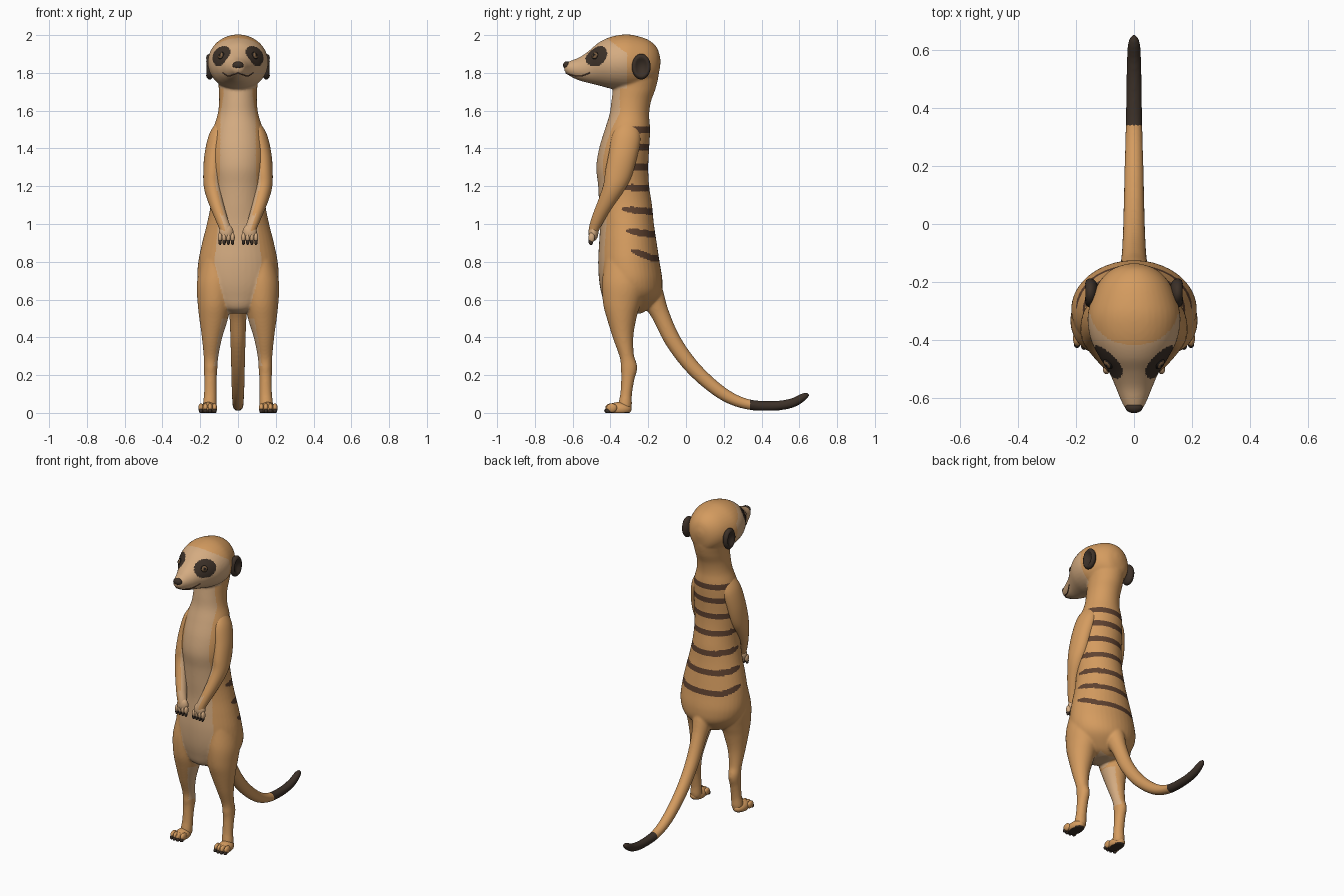
import bpy, bmesh, math
from mathutils import Vector
from mathutils.bvhtree import BVHTree

cube = bpy.data.objects.get("Cube")
if cube:
    bpy.data.objects.remove(cube, do_unlink=True)


def material(name, rgb):
    m = bpy.data.materials.new(name)
    m.use_nodes = True
    m.diffuse_color = (*rgb, 1)
    m.node_tree.nodes["Principled BSDF"].inputs["Base Color"].default_value = (*rgb, 1)
    return m


FUR, CREAM, STRIPE, DARK, AMBER, BLACK = range(6)
MATS = [material("sandy_fur", (.66, .33, .115)), material("cream_fur", (.66, .41, .22)),
        material("stripe_brown", (.115, .055, .03)), material("dark_brown", (.045, .03, .021)),
        material("eye_brown", (.2, .11, .05)), material("eye_black", (.012, .01, .009))]


def paint(ob, rule):
    """Colour by a fixed index or by a rule of face centre and normal."""
    ob.data.materials.clear()
    for m in MATS:
        ob.data.materials.append(m)
    for p in ob.data.polygons:
        p.use_smooth = True
        p.material_index = rule(p.center, p.normal) if callable(rule) else rule


def finish(name, bm, rule):
    bmesh.ops.recalc_face_normals(bm, faces=bm.faces[:])
    me = bpy.data.meshes.new(name)
    bm.to_mesh(me)
    bm.free()
    ob = bpy.data.objects.new(name, me)
    bpy.context.collection.objects.link(ob)
    paint(ob, rule)
    return ob


def spline(rows, steps=6):
    """Smooth curve through rows of numbers."""
    out = []
    for i in range(len(rows) - 1):
        a, b, c, d = (rows[min(max(i + k, 0), len(rows) - 1)] for k in (-1, 0, 1, 2))
        for j in range(steps):
            t = j / steps
            out.append([q + .5 * t * (r - p + t * (2 * p - 5 * q + 4 * r - s + t * (3 * (q - r) + s - p)))
                        for p, q, r, s in zip(a, b, c, d)])
    return out + [list(rows[-1])]


def loft(name, rows, rule=FUR, axis=None, side=1, seg=40):
    """Skin of ellipses; each row is x, y, z, width radius, depth radius."""
    rows = spline(rows)
    pts = [Vector((r[0] * side, r[1], r[2])) for r in rows]
    bm = bmesh.new()
    rings = []
    for i, (p, r) in enumerate(zip(pts, rows)):
        t = axis or (pts[min(i + 1, len(pts) - 1)] - pts[max(i - 1, 0)]).normalized()
        u = Vector((1, 0, 0))
        u = (u - t * t.dot(u)).normalized()
        v = t.cross(u)
        rings.append([bm.verts.new(p + u * r[3] * math.cos(a) + v * r[4] * math.sin(a))
                      for a in (2 * math.pi * k / seg for k in range(seg))])
    for a, b in zip(rings, rings[1:]):
        for k in range(seg):
            n = (k + 1) % seg
            bm.faces.new((a[k], a[n], b[n], b[k]))
    bm.faces.new(rings[0])
    bm.faces.new(rings[-1])
    return finish(name, bm, rule)


def ball(name, loc, size, rule, shape=None):
    bm = bmesh.new()
    bmesh.ops.create_uvsphere(bm, u_segments=24, v_segments=16, radius=1)
    for v in bm.verts:
        if shape:
            shape(v.co)
        v.co = Vector(loc) + Vector(size) * v.co
        v.co.z = max(v.co.z, 0)
    return finish(name, bm, rule)


# Torso: z, front y, back y, half width
TORSO = [(.525, -.36, -.24, .03), (.55, -.42, -.2, .11), (.62, -.445, -.135, .185),
         (.7, -.46, -.125, .215), (.8, -.465, -.14, .21), (.9, -.46, -.155, .19),
         (1, -.455, -.17, .165), (1.1, -.46, -.18, .145), (1.2, -.465, -.195, .14),
         (1.3, -.475, -.2, .145), (1.4, -.46, -.195, .145), (1.5, -.43, -.19, .132),
         (1.58, -.405, -.195, .108), (1.65, -.395, -.185, .1), (1.72, -.385, -.16, .102),
         (1.8, -.37, -.145, .105), (1.86, -.33, -.17, .06)]
body = loft("body", [(0, (f + b) / 2, z, w, (b - f) / 2) for z, f, b, w in TORSO],
            axis=Vector((0, 0, 1)))

# Head: y, top z, bottom z, half width
HEAD = [(-.136, 1.88, 1.84, .02), (-.155, 1.935, 1.76, .075), (-.2, 1.975, 1.73, .12),
        (-.27, 1.998, 1.71, .15), (-.33, 2.003, 1.708, .16), (-.4, 1.99, 1.717, .148),
        (-.46, 1.962, 1.733, .118), (-.51, 1.92, 1.745, .086), (-.56, 1.885, 1.758, .064),
        (-.6, 1.868, 1.775, .048), (-.632, 1.855, 1.795, .032), (-.645, 1.84, 1.815, .015)]
head = loft("head", [(0, y, (t + b) / 2, w, (t - b) / 2) for y, t, b, w in HEAD],
            axis=Vector((0, -1, 0)))

# Tail
tail = loft("tail", [(0, -.22, .72, .06, .06), (0, -.185, .63, .062, .066), (0, -.135, .52, .046, .048),
                     (0, -.065, .375, .04, .043), (0, .045, .23, .036, .039), (0, .19, .105, .033, .034),
                     (0, .32, .047, .029, .028), (0, .46, .037, .027, .026),
                     (0, .56, .052, .025, .025), (0, .625, .086, .02, .02), (0, .65, .1, .007, .007)])

# Legs
LEG = [(.11, -.32, .8, .085, .11), (.12, -.33, .68, .098, .115), (.125, -.34, .58, .089, .1),
       (.13, -.34, .5, .076, .078), (.138, -.332, .4, .054, .054), (.143, -.313, .3, .039, .038),
       (.145, -.302, .24, .036, .044), (.146, -.308, .18, .033, .035), (.147, -.317, .1, .033, .031),
       (.15, -.323, .04, .036, .036), (.15, -.325, .012, .03, .03)]
legs = [loft("leg", LEG, side=s) for s in (1, -1)]

# Blend torso, head, tail and legs into one skin
bpy.ops.object.select_all(action="DESELECT")
for ob in [body, head, tail] + legs:
    ob.select_set(True)
bpy.context.view_layer.objects.active = body
bpy.ops.object.join()
remesh = body.modifiers.new("blend", "REMESH")
remesh.mode = "VOXEL"
remesh.voxel_size = .007
smooth = body.modifiers.new("soften", "SMOOTH")
smooth.iterations = 6
for m in ("blend", "soften"):
    bpy.ops.object.modifier_apply(modifier=m)

# Back stripes: z, forward end y, droop toward the spine
STRIPES = [(1.5, -.31, 0), (1.405, -.325, 0), (1.3, -.33, 0), (1.195, -.345, .005),
           (1.08, -.34, .015), (.965, -.32, .02), (.86, -.29, .04)]
BELLY = [(.5, .05), (.55, .06), (.65, .09), (.8, .125), (1, .105), (1.3, .095), (1.6, .092), (1.8, .1)]


def belly_width(z):
    for (a, u), (b, v) in zip(BELLY, BELLY[1:]):
        if z <= b:
            return u + (v - u) * max(0, z - a) / (b - a)
    return .1


def coat(c, n):
    x, inward = abs(c.x), n.x * (1 if c.x > 0 else -1)
    if c.y > .34:
        return DARK
    if c.z > 1.72:
        patch = ((x - .085) / .063) ** 2 + ((c.y + .468) / .075) ** 2 + ((c.z - 1.888) / .056) ** 2
        if patch < 1:
            return DARK
        return CREAM if c.y < -.31 - 1.3 * max(0, c.z - 1.9) else FUR
    for z, front, droop in STRIPES:
        t = (c.y - front) / (-.18 - front)
        if t > 0 and abs(c.z - z + droop * min(t, 1)) < .018 * min(1, .35 + 2 * t):
            return STRIPE
    if c.z > .5:
        front_side = c.y < -.35 or (c.z < .57 and c.y < -.24)
        return CREAM if x < belly_width(c.z) and front_side else FUR
    return CREAM if c.z > .25 and x > .04 and c.y < -.2 and inward < -.55 else FUR


paint(body, coat)
skin = BVHTree.FromPolygons([v.co for v in body.data.vertices],
                            [p.vertices[:] for p in body.data.polygons])

# Nose and mouth
ball("nose", (0, -.631, 1.84), (.03, .02, .021), DARK)
half = spline([(0, -.64, 1.797), (.03, -.61, 1.787), (.05, -.56, 1.783), (.078, -.505, 1.803)])
path = [(-x, y, z) for x, y, z in half[:0:-1]] + half
curve = bpy.data.curves.new("mouth_line", "CURVE")
curve.dimensions = "3D"
curve.bevel_depth = .003
line = curve.splines.new("POLY")
line.points.add(len(path) - 1)
for pt, p in zip(line.points, path):
    pt.co = (*skin.find_nearest(Vector(p))[0], 1)
curve.materials.append(MATS[STRIPE])
bpy.context.collection.objects.link(bpy.data.objects.new("mouth_line", curve))


def cup(co):
    r = co.y ** 2 + co.z ** 2
    if co.x > 0 and r < .6:
        co.x -= 1.1 * (1 - r / .6)


ARM = [(.085, -.3, 1.53, .03, .05), (.105, -.315, 1.46, .05, .075), (.125, -.335, 1.36, .053, .075),
       (.134, -.36, 1.26, .05, .07), (.133, -.385, 1.19, .046, .056), (.115, -.425, 1.11, .038, .043),
       (.088, -.465, 1.03, .032, .034), (.066, -.488, .97, .03, .027), (.062, -.49, .93, .03, .022)]

for s, label in ((1, "left_"), (-1, "right_")):
    # Eye set on the face surface
    spot, normal = skin.find_nearest(Vector((s * .088, -.48, 1.89)))[:2]
    centre = spot - normal * .012

    def iris(c, n, look=normal):
        d = n.dot(look)
        return BLACK if d > .93 else AMBER if d > .68 else BLACK
    ball(label + "eye", centre, (.023, .023, .023), iris)

    # Ear with hollow front
    ball(label + "ear", (s * .15, -.237, 1.833), (s * .03, .05, .068), DARK, cup)

    # Arm, paw, fingers and claws
    loft(label + "arm", ARM, side=s, rule=lambda c, n, s=s:
         CREAM if n.x * s < (.1 if c.z < 1.05 else -.45) else FUR)
    ball(label + "paw", (s * .062, -.49, .955), (.038, .026, .045), CREAM)
    for i in range(4):
        x = s * (.062 + .022 * (i - 1.5))
        ball(label + "finger", (x, -.5, .928), (.012, .017, .026), CREAM)
        ball(label + "hand_claw", (x, -.504, .908), (.009, .012, .02), DARK)

    # Foot, toes and claws
    ball(label + "foot", (s * .157, -.355, .02), (.043, .067, .037),
         lambda c, n: DARK if n.z < -.6 else FUR)
    for i in range(4):
        k = i - 1.5
        x = s * (.16 + .024 * k)
        y = -.402 + .006 * abs(k)
        ball(label + "toe", (x, y, .026), (.014, .028, .024), FUR)
        ball(label + "foot_claw", (x, y - .019, .011), (.011, .015, .013), DARK)
